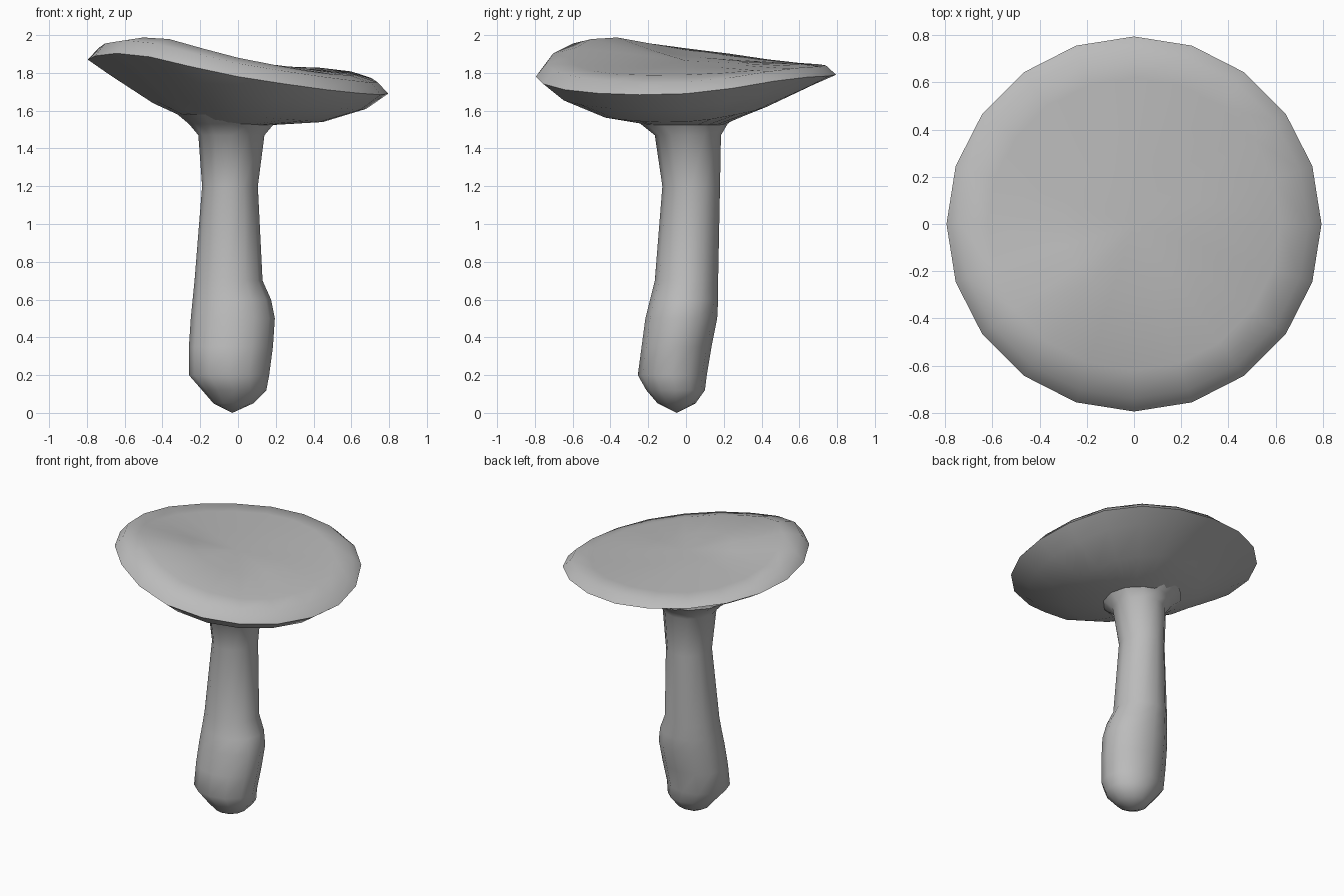
import bpy, bmesh
from math import sin, cos, tau, radians

cube = bpy.data.objects.get("Cube")
if cube:
    bpy.data.objects.remove(cube, do_unlink=True)

grey = bpy.data.materials.new("plain_grey")
grey.use_nodes = True
grey.diffuse_color = (0.5, 0.5, 0.5, 1)
grey.node_tree.nodes["Principled BSDF"].inputs["Base Color"].default_value = (0.5, 0.5, 0.5, 1)


def loft(name, rings, bottom, top):
    """Skin a stack of point rings and close both ends with a fan."""
    bm = bmesh.new()
    loops = [[bm.verts.new(p) for p in ring] for ring in rings]
    n = len(loops[0])
    for low, high in zip(loops, loops[1:]):
        for i in range(n):
            j = (i + 1) % n
            bm.faces.new((low[i], low[j], high[j], high[i]))
    for loop, tip in ((loops[0], bottom), (loops[-1], top)):
        centre = bm.verts.new(tip)
        for i in range(n):
            bm.faces.new((loop[i], loop[(i + 1) % n], centre))
    bmesh.ops.recalc_face_normals(bm, faces=bm.faces)
    mesh = bpy.data.meshes.new(name)
    bm.to_mesh(mesh)
    bm.free()
    mesh.materials.append(grey)
    obj = bpy.data.objects.new(name, mesh)
    bpy.context.collection.objects.link(obj)
    bpy.ops.object.select_all(action="DESELECT")
    obj.select_set(True)
    bpy.context.view_layer.objects.active = obj
    bpy.ops.object.shade_smooth_by_angle(angle=radians(60))
    return obj


def around(heights, t):
    """Smooth periodic interpolation of heights, t from 0 to 1."""
    n = len(heights)
    k = int(t * n)
    f = t * n - k
    a, b, c, d = (heights[(k + o) % n] for o in (-1, 0, 1, 2))
    return b + f * (c - a + f * (2 * a - 5 * b + 4 * c - d + f * (3 * (b - c) + d - a))) / 2


# Cap: wavy rings, heights given every 45 degrees from +x
SIDES = 20
under = [1.54, 1.59, 1.64, 1.68, 1.64, 1.66, 1.58, 1.55]
lip = [1.61, 1.70, 1.74, 1.78, 1.79, 1.83, 1.69, 1.62]
rim = [1.69, 1.77, 1.79, 1.83, 1.87, 1.90, 1.78, 1.70]
shoulder = [1.75, 1.82, 1.84, 1.86, 1.93, 1.97, 1.85, 1.77]
crown = [1.79, 1.82, 1.845, 1.86, 1.92, 1.99, 1.88, 1.80]
dish = [1.83, 1.83, 1.85, 1.87, 1.89, 1.92, 1.88, 1.83]


def cap_ring(radius, heights):
    ts = [i / SIDES for i in range(SIDES)]
    return [(radius * cos(tau * t), radius * sin(tau * t), around(heights, t)) for t in ts]


loft("mushroom_cap",
     [cap_ring(0.2, [1.525] * 8), cap_ring(0.45, under), cap_ring(0.68, lip),
      cap_ring(0.795, rim), cap_ring(0.74, shoulder), cap_ring(0.62, crown),
      cap_ring(0.3, dish)],
     (0, 0, 1.53), (0, 0, 1.865))

# Stem: z, x range, y range of each ring
stem = [
    (0.05, -0.13, 0.08, -0.15, 0.05),
    (0.12, -0.19, 0.15, -0.21, 0.10),
    (0.20, -0.26, 0.165, -0.255, 0.11),
    (0.35, -0.26, 0.185, -0.235, 0.135),
    (0.50, -0.25, 0.195, -0.215, 0.165),
    (0.60, -0.24, 0.175, -0.19, 0.17),
    (0.70, -0.23, 0.13, -0.165, 0.17),
    (1.20, -0.19, 0.105, -0.125, 0.18),
    (1.47, -0.21, 0.14, -0.165, 0.185),
    (1.53, -0.26, 0.19, -0.24, 0.22),
    (1.58, -0.32, 0.22, -0.30, 0.28),
]
rings = []
for z, x0, x1, y0, y1 in stem:
    ring = []
    for i in range(12):
        a = tau * i / 12
        ring.append(((x0 + x1) / 2 + (x1 - x0) / 2 * cos(a),
                     (y0 + y1) / 2 + (y1 - y0) / 2 * sin(a), z))
    rings.append(ring)
loft("mushroom_stem", rings, (-0.03, -0.05, 0), (0, 0, 1.6))
